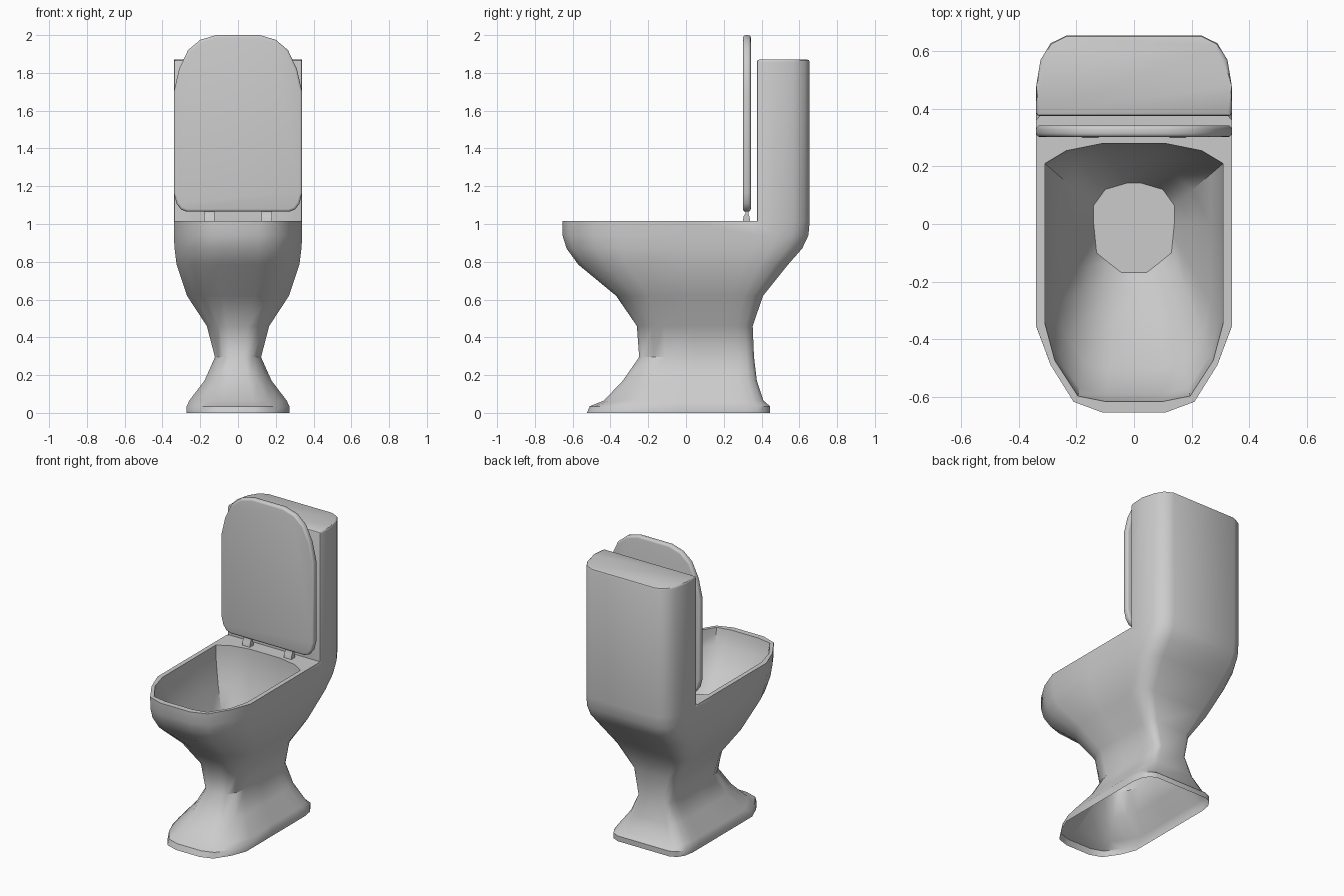
import bpy, bmesh, math

if "Cube" in bpy.data.objects:
    bpy.data.objects.remove(bpy.data.objects["Cube"])


def finish(bm, name, angle=42):
    bmesh.ops.recalc_face_normals(bm, faces=bm.faces)
    me = bpy.data.meshes.new(name)
    bm.to_mesh(me)
    bm.free()
    ob = bpy.data.objects.new(name, me)
    bpy.context.collection.objects.link(ob)
    bpy.ops.object.select_all(action='DESELECT')
    ob.select_set(True)
    bpy.context.view_layer.objects.active = ob
    bpy.ops.object.shade_smooth_by_angle(angle=math.radians(angle))
    return ob


def mirrored(half):
    return half + [(-x, y) for x, y in reversed(half)]


def add_ring(bm, pts, z):
    return [bm.verts.new((x, y, z)) for x, y in pts]


def bridge(bm, a, b):
    n = len(a)
    for i in range(n):
        j = (i + 1) % n
        bm.faces.new((a[i], a[j], b[j], b[i]))


# Half outlines, front to back
OUTER = [(.11, -.655), (.21, -.618), (.29, -.49), (.34, -.355), (.34, 0),
         (.34, .375), (.34, .48), (.325, .57), (.29, .628), (.235, .655)]
RIM = [(.1, -.617), (.195, -.598), (.275, -.475), (.31, -.345), (.31, 0),
       (.31, .21), (.235, .255), (.11, .28)]
FLOOR = [(.045, -.168), (.09, -.133), (.13, -.1), (.136, -.04), (.14, 0),
         (.14, .065), (.1, .12), (.025, .142)]

# Pedestal and outer bowl: z, front y, back y, half width
SECTIONS = [(0, -.525, .445, .272), (.035, -.51, .445, .272),
            (.065, -.435, .41, .258), (.17, -.335, .375, .178),
            (.295, -.248, .36, .122), (.46, -.26, .353, .165),
            (.62, -.37, .408, .27), (.785, -.57, .54, .325),
            (.87, -.632, .615, .336), (.94, -.654, .648, .34),
            (1.015, -.655, .655, .34)]
bm = bmesh.new()
prev = None
for z, y0, y1, w in SECTIONS:
    half = [(x / .34 * w, y0 + (y + .655) / 1.31 * (y1 - y0)) for x, y in OUTER]
    ring = add_ring(bm, mirrored(half), z)
    if prev:
        bridge(bm, prev, ring)
    prev = ring

# Rim and hinge deck
line = add_ring(bm, mirrored([(.24, .375), (.11, .375)]), 1.015)
deck = prev[:6] + line + prev[14:]
rim = add_ring(bm, mirrored(RIM), 1.015)
bridge(bm, deck, rim)

# Inside of the bowl
last = rim
for t, z in [(.012, .985), (.06, .91), (.25, .78), (.64, .62), (.88, .52), (1, .47)]:
    half = [(a[0] + (b[0] - a[0]) * t, a[1] + (b[1] - a[1]) * t)
            for a, b in zip(RIM, FLOOR)]
    ring = add_ring(bm, mirrored(half), z)
    bridge(bm, last, ring)
    last = ring
bm.faces.new(last)

# Tank rising from the back of the outline
low = prev[5:15]
top = [bm.verts.new((v.co.x, v.co.y, 1.87)) for v in low]
for i in range(9):
    bm.faces.new((low[i], low[i + 1], top[i + 1], top[i]))
bm.faces.new([low[0]] + line + [low[-1], top[-1], top[0]])
cap = bm.faces.new(top)
edges = list(cap.edges) + [bm.edges.get((low[i], top[i])) for i in (0, -1)]
bmesh.ops.bevel(bm, geom=edges, offset=.012, segments=2, profile=.5, affect='EDGES')
finish(bm, "toilet_body")

# Raised lid
LID = [(.27, 1.065), (.302, 1.077), (.325, 1.108), (.34, 1.165), (.34, 1.70),
       (.312, 1.82), (.265, 1.92), (.2, 1.975), (.115, 2.0)]
bm = bmesh.new()
front, back = ([bm.verts.new((x, y, z)) for x, z in mirrored(LID)] for y in (.302, .343))
bridge(bm, front, back)
caps = [bm.faces.new(front), bm.faces.new(back)]
bmesh.ops.bevel(bm, geom=list({e for f in caps for e in f.edges}), offset=.014,
                segments=3, profile=.5, affect='EDGES')
finish(bm, "lid")

# Hinges: profile in y and z, extruded along x
HINGE = [(.30, 1.01), (.34, 1.01), (.336, 1.04), (.33, 1.056), (.333, 1.08),
         (.313, 1.08), (.315, 1.056), (.305, 1.04)]
for side, label in ((-1, "left"), (1, "right")):
    bm = bmesh.new()
    a, b = ([bm.verts.new((side * .152 + dx, y, z)) for y, z in HINGE] for dx in (-.028, .028))
    bridge(bm, a, b)
    bm.faces.new(a)
    bm.faces.new(b)
    finish(bm, label + "_hinge")
